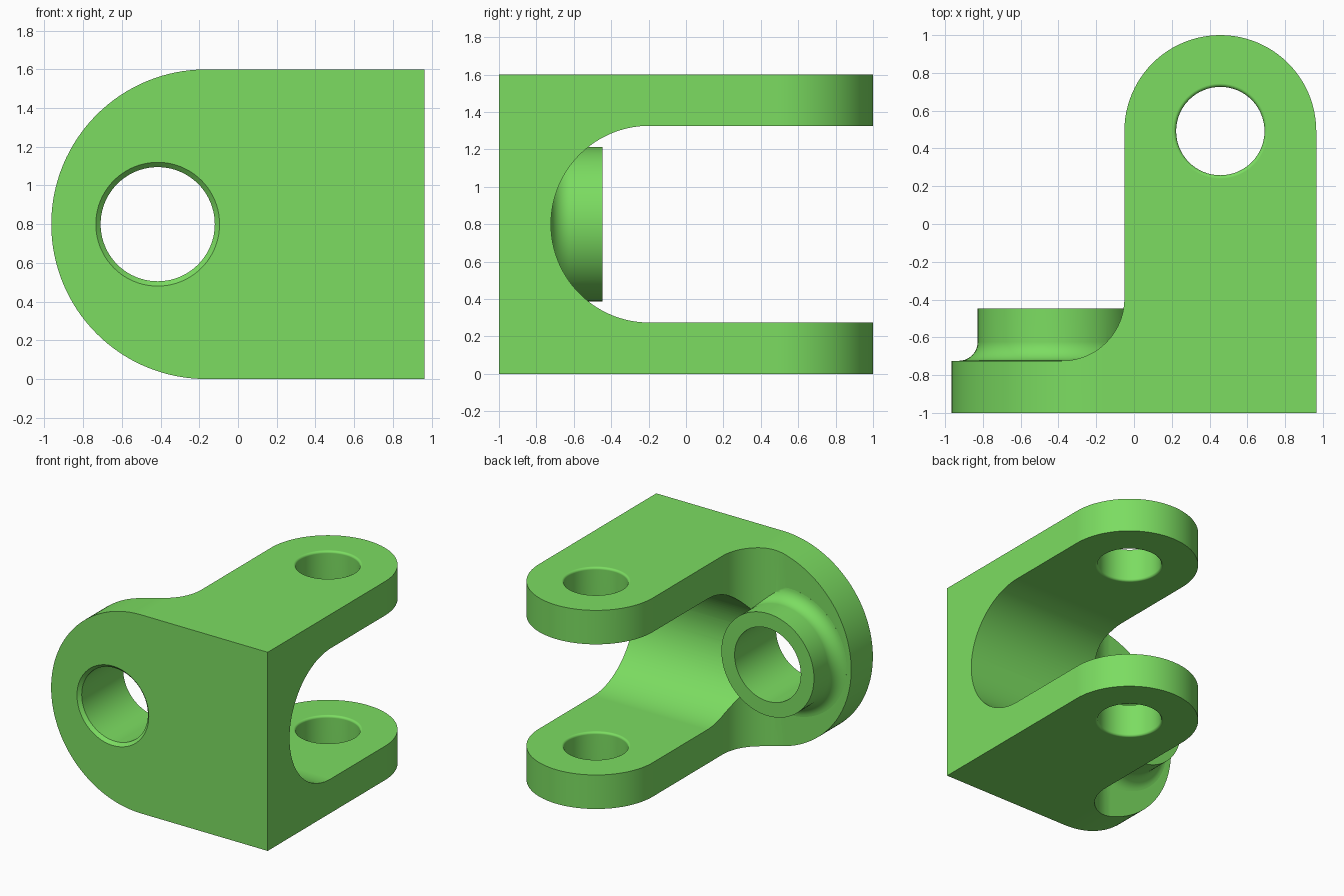
import bpy, bmesh, math
from mathutils import Vector

if "Cube" in bpy.data.objects:
    bpy.data.objects.remove(bpy.data.objects["Cube"])


def arc(cx, cy, r, a0, a1, n):
    """Points on an arc, angles in degrees."""
    return [(cx + r * math.cos(math.radians(a0 + (a1 - a0) * i / n)),
             cy + r * math.sin(math.radians(a0 + (a1 - a0) * i / n))) for i in range(n + 1)]


def make_object(name, bm):
    bmesh.ops.recalc_face_normals(bm, faces=bm.faces[:])
    mesh = bpy.data.meshes.new(name)
    bm.to_mesh(mesh)
    bm.free()
    ob = bpy.data.objects.new(name, mesh)
    bpy.context.collection.objects.link(ob)
    return ob


def prism(name, points, place, direction):
    """Extrude a closed 2D profile; place maps (u, v) to 3D."""
    bm = bmesh.new()
    face = bm.faces.new([bm.verts.new(place(u, v)) for u, v in points])
    res = bmesh.ops.extrude_face_region(bm, geom=[face])
    moved = [g for g in res["geom"] if isinstance(g, bmesh.types.BMVert)]
    bmesh.ops.translate(bm, verts=moved, vec=Vector(direction))
    return make_object(name, bm)


def lathe(name, profile, place, n=80):
    """Solid of revolution from (radius, height) points, capped at both ends."""
    bm = bmesh.new()
    rings = []
    for r, h in profile:
        rings.append([bm.verts.new(place(r * math.cos(2 * math.pi * i / n),
                                         r * math.sin(2 * math.pi * i / n), h)) for i in range(n)])
    for a, b in zip(rings, rings[1:]):
        for i in range(n):
            j = (i + 1) % n
            bm.faces.new((a[i], a[j], b[j], b[i]))
    bm.faces.new(rings[0])
    bm.faces.new(rings[-1])
    return make_object(name, bm)


def combine(target, other, operation):
    mod = target.modifiers.new("combine", 'BOOLEAN')
    mod.operation, mod.solver, mod.object = operation, 'EXACT', other
    bpy.context.view_layer.objects.active = target
    bpy.ops.object.modifier_apply(modifier=mod.name)
    bpy.data.objects.remove(other, do_unlink=True)


W, H, MID = 0.965, 1.6, 0.8        # half width, height, middle height
PLATE = -0.724                     # back face of the front plate
BX = -0.415                        # bored boss centre
PX, PY = 0.457, 0.492              # pin hole centre

# body: top-view L profile with rounded lug end and inner fillet
side = [(-W, -1), (W, -1)] + arc(PX, PY, 0.508, 0, 180, 48)
side += arc(-0.381, PLATE + 0.33, 0.33, 0, -90, 24) + [(-W, PLATE)]
body = prism("clevis_bracket", side, lambda x, y: (x, y, 0), (0, 0, H))

# front-view D outline trims the plate to a round end
outline = [(W + 0.2, 0), (W + 0.2, H)] + arc(-W + 0.8, MID, 0.8, 90, 270, 64)
trim = prism("outline_trim", outline, lambda x, z: (x, -1.2, z), (0, 2.4, 0))
combine(body, trim, 'INTERSECT')

# U-shaped slot between the two lugs
R = 0.526
slot = [(1.3, MID - R), (1.3, MID + R)] + arc(PLATE + 0.002 + R, MID, R, 90, 270, 64)
cutter = prism("slot_cutter", slot, lambda y, z: (-1.3, y, z), (2.6, 0, 0))
combine(body, cutter, 'DIFFERENCE')


def along_y(u, v, h):
    return (BX + u, h, MID + v)


# boss behind the plate, with a filleted foot
foot = arc(0.5125, PLATE + 0.1, 0.1, 268, 180, 10)
boss = lathe("boss", [(foot[0][0], -0.85)] + foot + [(0.4125, -0.447)], along_y)
combine(body, boss, 'UNION')

# bore with a chamfered front mouth
bore = lathe("bore_cutter", [(0.32, -1.1), (0.32, -1), (0.295, -0.975), (0.295, -0.4)], along_y)
combine(body, bore, 'DIFFERENCE')

# pin holes through both lugs, rims rounded on each face
f, pr = 0.018, 0.234
for z0, z1 in ((0, MID - R), (MID + R, H)):
    prof = [(pr + f, z0 - 0.05)] + arc(pr + f, z0 + f, f, 270, 180, 5)
    prof += arc(pr + f, z1 - f, f, 180, 90, 5) + [(pr + f, z1 + 0.05)]
    pin = lathe("pin_cutter", prof, lambda u, v, h: (PX + u, PY + v, h), 64)
    combine(body, pin, 'DIFFERENCE')

# finish: green material, smooth curves with sharp edges
green = bpy.data.materials.new("green")
green.diffuse_color = (0.2, 0.72, 0.12, 1)
green.use_nodes = True
green.node_tree.nodes["Principled BSDF"].inputs["Base Color"].default_value = green.diffuse_color
body.data.materials.clear()
body.data.materials.append(green)
bpy.ops.object.select_all(action='DESELECT')
body.select_set(True)
bpy.context.view_layer.objects.active = body
bpy.ops.object.shade_smooth_by_angle(angle=math.radians(30))
normals = body.modifiers.new("flat_normals", 'WEIGHTED_NORMAL')
normals.keep_sharp = True
